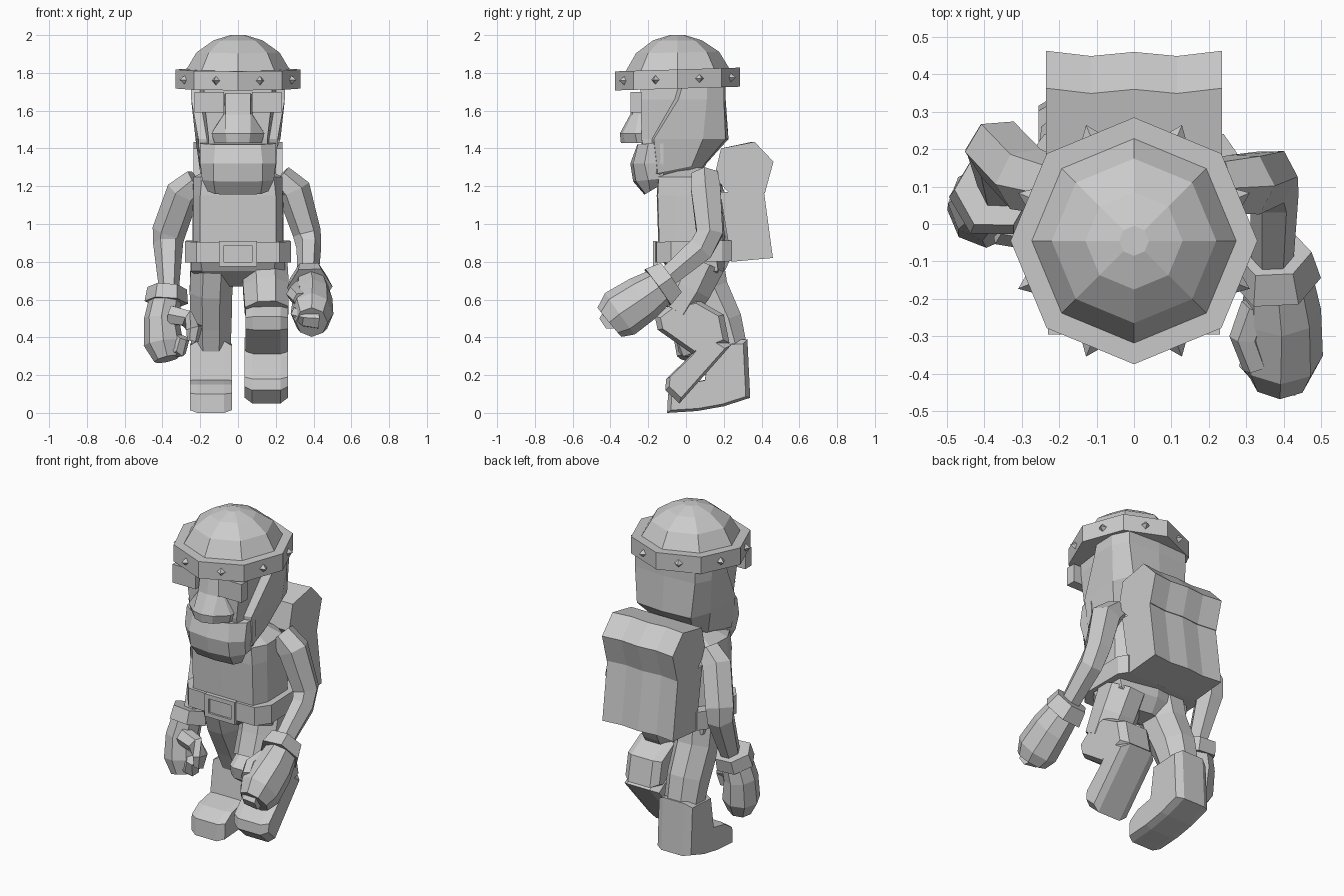
import bpy, bmesh, math
from mathutils import Vector

grey = bpy.data.materials.new("plain_grey")
grey.diffuse_color = (0.6, 0.6, 0.6, 1)


def finish(name, bm):
    bmesh.ops.recalc_face_normals(bm, faces=bm.faces)
    me = bpy.data.meshes.new(name)
    bm.to_mesh(me)
    bm.free()
    me.materials.append(grey)
    ob = bpy.data.objects.new(name, me)
    bpy.context.collection.objects.link(ob)
    return ob


def skin(name, rings):
    """Join equal-length closed rings and cap both ends."""
    bm = bmesh.new()
    vs = [[bm.verts.new(p) for p in r] for r in rings]
    n = len(rings[0])
    for a, b in zip(vs, vs[1:]):
        for i in range(n):
            j = (i + 1) % n
            bm.faces.new((a[i], a[j], b[j], b[i]))
    bm.faces.new(vs[0])
    bm.faces.new(vs[-1])
    return finish(name, bm)


def sym_loft(name, rings):
    """Rings are (z, slope, half outline from front centre to back)."""
    out = []
    for z, slope, half in rings:
        y0 = half[0][1]
        mirror = [(-x, y) for x, y in reversed(half) if x > 0]
        out.append([(x, y, z + slope * (y - y0)) for x, y in half + mirror])
    return skin(name, out)


def limb(name, stations, sides=6, phase=0.0):
    """Tube through (centre, side radius, depth radius) stations."""
    pts = [Vector(s[0]) for s in stations]
    rings = []
    for i, (c, ru, rv) in enumerate(stations):
        t = (pts[min(i + 1, len(pts) - 1)] - pts[max(i - 1, 0)]).normalized()
        ref = Vector((1, 0, 0)) if abs(t.x) < 0.8 else Vector((0, 1, 0))
        u = (ref - t * ref.dot(t)).normalized()
        v = t.cross(u)
        rings.append([pts[i] + u * ru * math.cos(a) + v * rv * math.sin(a)
                      for a in (2 * math.pi * (k + phase) / sides for k in range(sides))])
    return skin(name, rings)


def slab(name, prof, x0, x1, edge=0.04, shrink=0.84):
    """Side profile (y, z) swept across x with chamfered sides."""
    cy = sum(p[0] for p in prof) / len(prof)
    cz = sum(p[1] for p in prof) / len(prof)
    return skin(name, [[(x, cy + (y - cy) * s, cz + (z - cz) * s) for y, z in prof]
                       for x, s in ((x0, shrink), (x0 + edge, 1), (x1 - edge, 1), (x1, shrink))])


def box(name, x0, x1, y0, y1, z0, z1):
    return skin(name, [[(x0, y0, z), (x1, y0, z), (x1, y1, z), (x0, y1, z)] for z in (z0, z1)])


HY = -0.045  # helmet centre in y


def octagon(r, z, tilt=0.0):
    return [(r * math.sin(k * math.pi / 4), HY - r * math.cos(k * math.pi / 4),
             z - tilt * r * math.cos(k * math.pi / 4)) for k in range(8)]


# Helmet: dome, band and studs
skin("helmet_dome", [octagon(r, z, t) for r, z, t in
                     ((0.27, 1.74, 0), (0.275, 1.815, .03), (0.22, 1.908, .02),
                      (0.13, 1.972, 0), (0.04, 2.0, 0))])
skin("helmet_band", [octagon(0.33, 1.717, 0.03), octagon(0.33, 1.818, 0.03)])
for k in range(8):
    a = (k + 0.5) * math.pi / 4
    out = Vector((math.sin(a), -math.cos(a), 0))
    side = Vector((-out.y, out.x, 0))
    c = Vector((0, HY, 1.767 + 0.009 * out.y)) + out * 0.3
    bm = bmesh.new()
    base = [bm.verts.new(c + d * 0.027) for d in
            (side, Vector((0, 0, 1)), -side, Vector((0, 0, -1)))]
    tip = bm.verts.new(c + out * 0.035)
    for i in range(4):
        bm.faces.new((base[i], base[(i + 1) % 4], tip))
    bm.faces.new(base)
    finish("band_stud", bm)

# Head: narrow face stepping out to thick hair at the sides and back
sym_loft("head", [
    (1.76, 0, [(0, -.24), (.18, -.24), (.2, -.03), (.25, -.01), (.25, .11), (.2, .2), (0, .21)]),
    (1.66, 0, [(0, -.24), (.18, -.24), (.2, -.06), (.248, -.04), (.248, .11), (.2, .2), (0, .21)]),
    (1.45, 0, [(0, -.24), (.155, -.235), (.165, -.18), (.21, -.17), (.225, .09), (.18, .21), (0, .225)]),
    (1.26, .2, [(0, -.2), (.155, -.2), (.165, -.18), (.2, -.15), (.17, .03), (.11, .1), (0, .11)]),
    (1.22, .15, [(0, -.16), (.11, -.16), (.12, -.14), (.14, -.1), (.12, 0), (.07, .06), (0, .07)])])
sym_loft("beard", [
    (1.42, .1, [(0, -.258), (.12, -.255), (.2, -.2), (.205, -.12)]),
    (1.32, 0, [(0, -.295), (.13, -.28), (.2, -.22), (.2, -.12)]),
    (1.225, .1, [(0, -.28), (.13, -.265), (.19, -.2), (.185, -.12)]),
    (1.155, .6, [(0, -.22), (.12, -.215), (.16, -.19), (.14, -.13)])])
sym_loft("nose", [
    (1.69, 0, [(0, -.275), (.065, -.265), (.07, -.25), (.07, -.2)]),
    (1.58, 0, [(0, -.295), (.065, -.285), (.075, -.25), (.08, -.2)]),
    (1.48, 0, [(0, -.35), (.065, -.335), (.14, -.27), (.14, -.2)]),
    (1.43, 0, [(0, -.345), (.06, -.325), (.125, -.26), (.12, -.2)])])
for s in (-1, 1):
    xs = sorted((s * 0.075, s * 0.23))
    box("eyebrow", *xs, -0.295, -0.235, 1.59, 1.70)

# Torso, belt, buckle and pelvis
sym_loft("torso", [
    (0.85, 0, [(0, -.145), (.2, -.14), (.24, -.06), (.24, .13), (.18, .2), (0, .21)]),
    (1.15, 0, [(0, -.155), (.2, -.15), (.235, -.06), (.24, .12), (.16, .18), (0, .19)]),
    (1.25, 0, [(0, -.15), (.19, -.145), (.235, -.06), (.23, .1), (.14, .17), (0, .17)]),
    (1.30, 0, [(0, -.06), (.1, -.06), (.13, -.03), (.13, .06), (.09, .1), (0, .1)])])
sym_loft("belt", [(z, .02, [(0, -.163), (.22, -.157), (.28, -.08), (.275, .19), (.24, .24), (0, .235)])
                  for z in (0.795, 0.905)])
for z0, z1 in ((0.775, 0.80), (0.885, 0.91)):
    box("buckle_bar", -0.1, 0.1, -0.174, -0.15, z0, z1)
for x in (-0.1, 0.075):
    box("buckle_side", x, x + 0.025, -0.174, -0.15, 0.775, 0.91)
sym_loft("pelvis", [
    (0.83, 0, [(0, -.14), (.2, -.13), (.25, -.06), (.24, .16), (0, .21)]),
    (0.75, 0, [(0, -.09), (.19, -.08), (.25, -.02), (.23, .17), (0, .2)]),
    (0.67, 0, [(0, .02), (.1, .02), (.14, .05), (.12, .13), (0, .15)])])

# Backpack and bedroll with slightly wavy backs
WAVE = [(-0.235, 0.008), (-0.115, -0.006), (0, 0.005), (0.115, -0.006), (0.235, 0.008)]
PACK = [(.18, 1.17), (.24, .80), (.452, .82), (.405, 1.17)]
ROLL = [(.185, 1.40), (.355, 1.435), (.455, 1.33), (.41, 1.165), (.24, 1.15), (.15, 1.25)]
for name, prof in (("backpack", PACK), ("bedroll", ROLL)):
    skin(name, [[(x, y + (w if y > .25 else 0), z) for y, z in prof] for x, w in WAVE])

# Right arm, reaching forward
limb("right_arm", [((.22, .10, 1.25), .07, .08), ((.295, .105, 1.18), .09, .09),
                   ((.365, .125, .95), .075, .08), ((.375, .08, .87), .065, .08),
                   ((.37, -.12, .70), .055, .06)])
limb("right_cuff", [((.375, -.08, .715), .1, .11), ((.38, -.15, .665), .12, .135)])
limb("right_hand", [((.385, -.13, .675), .09, .1), ((.395, -.23, .605), .105, .125),
                    ((.392, -.35, .525), .113, .135), ((.39, -.405, .48), .085, .10)], 8)
limb("right_thumb", [((.33, -.22, .66), .045, .045), ((.30, -.30, .63), .045, .045),
                     ((.33, -.38, .60), .04, .04)])
limb("right_fingers", [((.42, -.39, .50), .07, .06), ((.36, -.40, .50), .055, .05),
                       ((.31, -.36, .54), .04, .04)])

# Left arm, swinging back
limb("left_arm", [((-.22, .10, 1.23), .07, .08), ((-.29, .12, 1.17), .09, .09),
                  ((-.365, .20, .96), .09, .085), ((-.37, .2, .9), .08, .08),
                  ((-.365, .09, .63), .05, .06)])
limb("left_cuff", [((-.375, .09, .66), .105, .11), ((-.38, .07, .585), .115, .115)])
limb("left_hand", [((-.385, .07, .60), .085, .09), ((-.405, .055, .50), .092, .1),
                   ((-.395, .04, .37), .105, .105), ((-.375, .02, .285), .07, .07)], 8)
limb("left_thumb", [((-.36, .0, .52), .055, .055), ((-.27, -.02, .50), .05, .05),
                    ((-.23, -.03, .45), .045, .045), ((-.24, -.03, .38), .03, .03)])
limb("left_fingers", [((-.37, .03, .35), .06, .06), ((-.31, .0, .34), .05, .045),
                      ((-.29, -.02, .40), .035, .035)])

# Right leg: knee lifted forward, toe pointing down
limb("right_thigh", [((.14, .07, .80), .13, .15), ((.148, .01, .66), .131, .135),
                     ((.152, -.055, .54), .125, .115)], 8, .5)
slab("right_shin", [(-.08, .575), (-.165, .51), (-.15, .44), (.05, .30), (.23, .37),
                    (.2, .52), (.06, .60)], .04, .265)
slab("right_boot", [(.13, .43), (.24, .36), (-.035, .05), (-.11, .12), (-.105, .18), (.03, .31)],
     .035, .265)

# Left leg: standing, stretched back
limb("left_thigh", [((-.135, .06, .80), .125, .15), ((-.143, .1, .65), .122, .135),
                    ((-.143, .18, .48), .118, .128), ((-.143, .225, .34), .112, .108)], 8, .5)
slab("left_boot", [(-.1, 0), (.06, .01), (.2, .035), (.34, .08), (.325, .39), (.13, .38),
                   (.1, .175), (-.02, .15), (-.095, .1)], -.255, -.033, shrink=.9)
